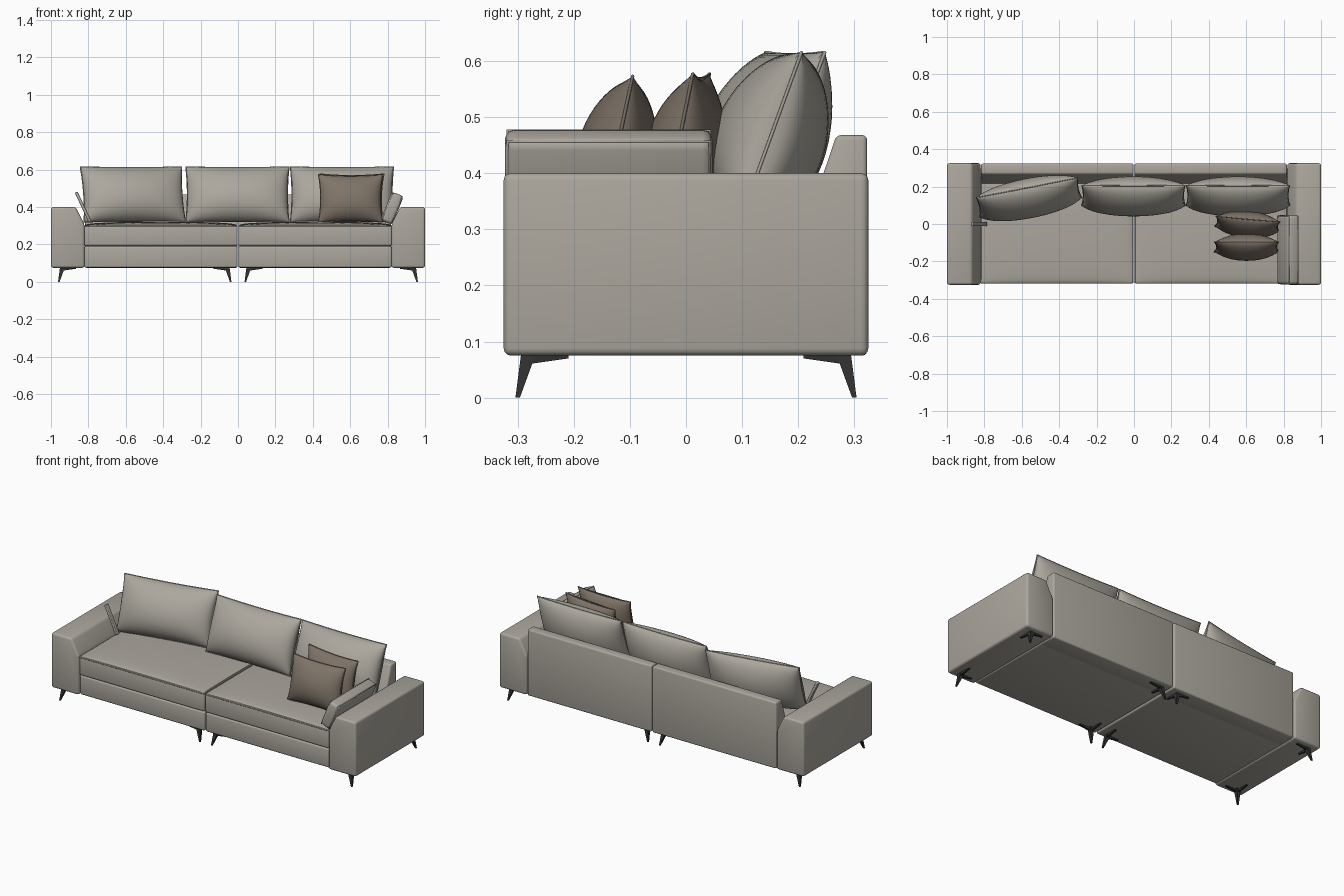
import bpy, bmesh, math
from mathutils import Matrix, Vector

cube = bpy.data.objects.get("Cube")
if cube:
    bpy.data.objects.remove(cube, do_unlink=True)


def material(name, rgb, rough=0.8):
    m = bpy.data.materials.new(name)
    m.use_nodes = True
    m.diffuse_color = (*rgb, 1)
    bsdf = m.node_tree.nodes["Principled BSDF"]
    bsdf.inputs["Base Color"].default_value = (*rgb, 1)
    bsdf.inputs["Roughness"].default_value = rough
    return m


FABRIC = material("warm_grey_fabric", (0.41, 0.385, 0.34))
BROWN = material("brown_fabric", (0.21, 0.172, 0.137))
METAL = material("black_metal", (0.03, 0.03, 0.03), 0.5)


def finish(name, bm, mat, matrix=None):
    """Turn a bmesh into a smooth shaded object that keeps its sharp edges."""
    bmesh.ops.recalc_face_normals(bm, faces=bm.faces[:])
    if matrix:
        bm.transform(matrix)
    mesh = bpy.data.meshes.new(name)
    bm.to_mesh(mesh)
    bm.free()
    mesh.materials.append(mat)
    mesh.shade_smooth()
    mesh.set_sharp_from_angle(angle=math.radians(35))
    obj = bpy.data.objects.new(name, mesh)
    bpy.context.collection.objects.link(obj)
    return obj


def round_edges(bm, width):
    bmesh.ops.bevel(bm, geom=bm.edges[:], offset=width, segments=3,
                    profile=0.5, affect='EDGES', clamp_overlap=True)


def box(name, lo, hi, bevel, matrix=None):
    bm = bmesh.new()
    lo, hi = Vector(lo), Vector(hi)
    bmesh.ops.create_cube(bm, size=1, matrix=Matrix.Translation((lo + hi) / 2)
                          @ Matrix.Diagonal((*(hi - lo), 1)))
    round_edges(bm, bevel)
    return finish(name, bm, FABRIC, matrix)


def extrusion(name, points, step, bevel):
    """Extrude a closed 3D profile along a vector."""
    bm = bmesh.new()
    face = bm.faces.new([bm.verts.new(p) for p in points])
    new = bmesh.ops.extrude_face_region(bm, geom=[face])["geom"]
    bmesh.ops.translate(bm, vec=step,
                        verts=[g for g in new if isinstance(g, bmesh.types.BMVert)])
    bmesh.ops.recalc_face_normals(bm, faces=bm.faces[:])
    round_edges(bm, bevel)
    return finish(name, bm, FABRIC)


def pose(loc, tilt=0, turn=0):
    return (Matrix.Translation(loc) @ Matrix.Rotation(math.radians(turn), 4, 'Z')
            @ Matrix.Rotation(math.radians(tilt), 4, 'X'))


def piping(name, points, mat, matrix, radius=0.003):
    curve = bpy.data.curves.new(name, 'CURVE')
    curve.dimensions = '3D'
    curve.bevel_depth = radius
    curve.bevel_resolution = 1
    spline = curve.splines.new('POLY')
    spline.points.add(len(points) - 1)
    for p, co in zip(spline.points, points):
        p.co = (*(matrix @ Vector(co)), 1)
    spline.use_cyclic_u = True
    curve.materials.append(mat)
    obj = bpy.data.objects.new(name, curve)
    bpy.context.collection.objects.link(obj)


def pillow(name, half, mat, matrix, pinch=0.03, power=(0.4, 0.55), n=24, sag=0.12):
    """Two bulging panels meeting at a piped seam, upright in the xz plane."""
    w, t, h = half
    steps = [math.sin(math.pi / 2 * (2 * i / n - 1)) for i in range(n + 1)]

    def point(u, v, side):
        full = (max(0, 1 - u * u) ** power[0]) * (max(0, 1 - v * v) ** power[1])
        return (u * w * (1 - pinch * (1 - v * v)),
                side * t * full * (1 - sag * v),
                v * h * (1 - pinch * (1 - u * u)))

    bm = bmesh.new()
    for side in (-1, 1):
        grid = [[bm.verts.new(point(u, v, side)) for v in steps] for u in steps]
        for i in range(n):
            for j in range(n):
                bm.faces.new((grid[i][j], grid[i + 1][j],
                              grid[i + 1][j + 1], grid[i][j + 1]))
    bmesh.ops.remove_doubles(bm, verts=bm.verts[:], dist=1e-5)
    finish(name, bm, mat, matrix)
    back = steps[::-1]
    rim = ([(u, -1) for u in steps[:-1]] + [(1, v) for v in steps[:-1]]
           + [(u, 1) for u in back[:-1]] + [(-1, v) for v in back[:-1]])
    piping(name + "_piping", [point(u, v, 0) for u, v in rim], mat, matrix)


def leg(name, cx, cy, dx, dy):
    """Tapered foot with two bracket arms; dx and dy point under the sofa."""
    top, thick = 0.077, 0.014
    foot = [(a, b, top) for a in (0, 0.026) for b in (0, 0.026)]
    foot += [(a, b, 0) for a in (-0.01, -0.002) for b in (-0.01, -0.002)]
    arm = [(0, b, z) for b in (0, thick) for z in (0.058, top)]
    arm += [(0.085, b, z) for b in (0.002, thick - 0.002) for z in (0.07, top)]
    bm = bmesh.new()
    for part in (foot, arm, [(b, a, z) for a, b, z in arm]):
        verts = [bm.verts.new((cx + dx * a, cy + dy * b, z)) for a, b, z in part]
        bmesh.ops.convex_hull(bm, input=verts)
    finish(name, bm, METAL)


# Two mirrored modules: arm, base, seat, backrest and legs
for s, side in ((-1, "right"), (1, "left")):
    extrusion(side + "_arm",
              [(s * x, -0.325, z) for x, z in
               ((1, 0.075), (1, 0.4), (0.867, 0.4), (0.82, 0.305), (0.82, 0.075))],
              (0, 0.65, 0), 0.013)
    inner, outer = sorted((s * 0.003, s * 0.822))
    box(side + "_base", (inner, -0.312, 0.076), (outer, 0.3, 0.19), 0.01)
    box(side + "_seat_cushion", (inner, -0.316, 0.192), (outer, 0.25, 0.3), 0.01)
    pillow(side + "_seat_crown", (0.407, 0.024, 0.28), FABRIC,
           pose((s * 0.4125, -0.034, 0.298), tilt=-90), pinch=0,
           power=(0.3, 0.3), sag=0)
    extrusion(side + "_backrest",
              [(s * 0.003, y, z) for y, z in
               ((0.323, 0.075), (0.323, 0.468), (0.268, 0.468), (0.215, 0.31), (0.215, 0.075))],
              (s * 0.814, 0, 0), 0.009)
    for d, end in ((-1, "front"), (1, "back")):
        leg(f"{side}_{end}_outer_leg", s * 0.952, d * 0.294, -s, -d)
        leg(f"{side}_{end}_inner_leg", s * 0.045, d * 0.294, s, -d)

# Three large back cushions, the last one turned
BACK = (0.276, 0.1, 0.157)
pillow("middle_back_cushion", BACK, FABRIC, pose((-0.003, 0.152, 0.468), -20))
pillow("left_back_cushion", BACK, FABRIC, pose((0.556, 0.152, 0.468), -20))
pillow("right_back_cushion", BACK, FABRIC, pose((-0.562, 0.142, 0.468), -20, 11))

# Two brown throw pillows
THROW = (0.172, 0.07, 0.13)
pillow("front_throw_pillow", THROW, BROWN, pose((0.602, -0.122, 0.446), -12),
       pinch=0.07, power=(0.5, 0.6))
pillow("rear_throw_pillow", THROW, BROWN, pose((0.607, 0.0, 0.45), -12, -5),
       pinch=0.07, power=(0.5, 0.6))

# Slab cushion leaning on the left arm, with piping around both faces
lean = Matrix.Translation((0.824, -0.138, 0.394)) @ Matrix.Rotation(math.radians(22), 4, 'Y')
box("arm_cushion", (-0.034, -0.185, -0.082), (0.034, 0.185, 0.082), 0.018, lean)
for x in (-0.026, 0.026):
    piping("arm_cushion_piping",
           [(x, y, z) for y, z in ((-0.18, -0.078), (0.18, -0.078), (0.18, 0.078), (-0.18, 0.078))],
           FABRIC, lean)

# Thin strip leaning on the right arm
lean = Matrix.Translation((-0.828, 0.0, 0.4)) @ Matrix.Rotation(math.radians(-25), 4, 'Y')
box("arm_strip", (-0.008, -0.012, -0.088), (0.008, 0.012, 0.088), 0.004, lean)
